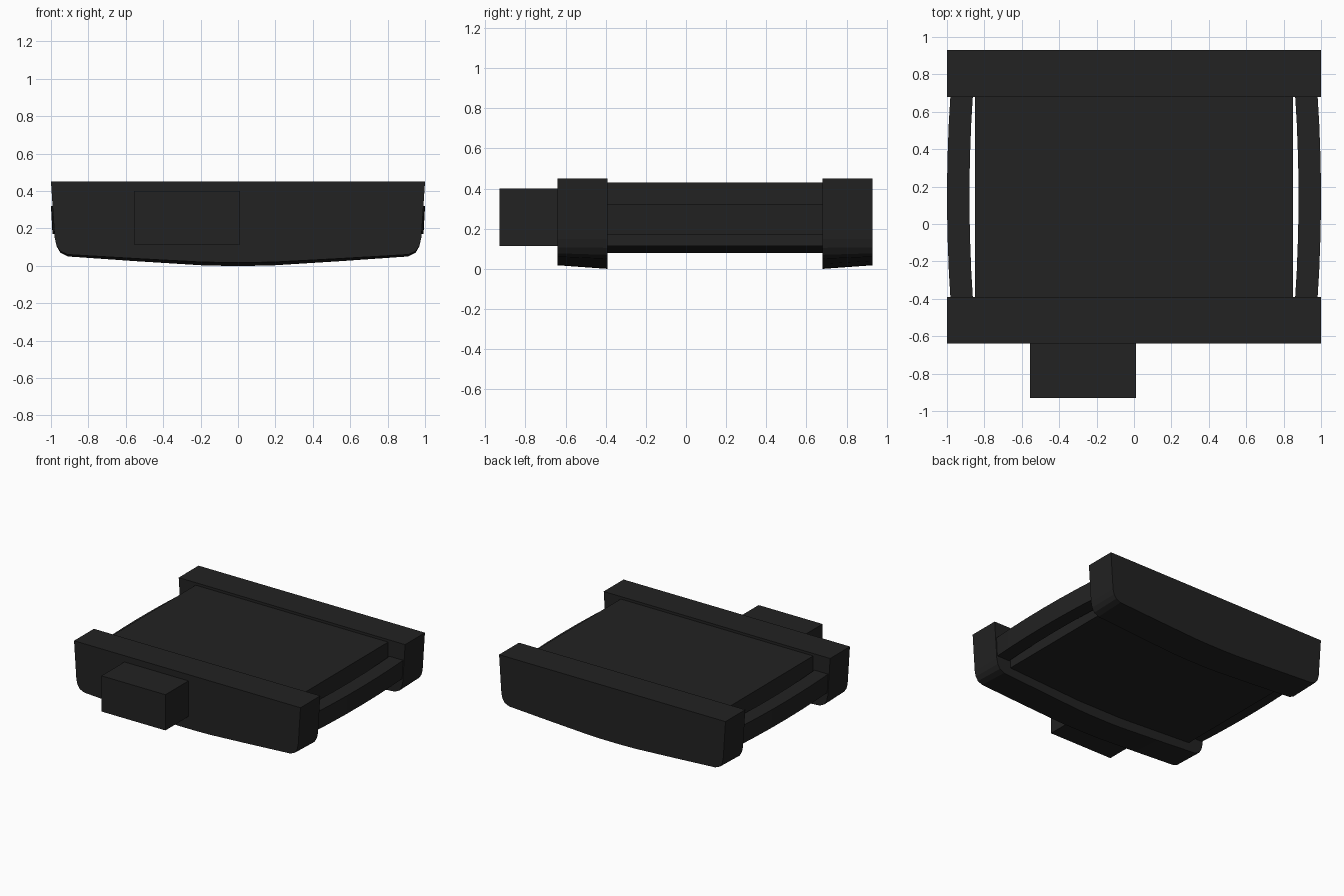
import bpy
import bmesh

cube = bpy.data.objects.get("Cube")
if cube:
    bpy.data.objects.remove(cube, do_unlink=True)

# Single dark colour
dark = bpy.data.materials.new("charcoal")
dark.use_nodes = True
colour = (0.016, 0.016, 0.016, 1)
dark.diffuse_color = colour
shader = dark.node_tree.nodes["Principled BSDF"]
shader.inputs["Base Color"].default_value = colour
shader.inputs["Roughness"].default_value = 0.8


def loft(name, sections):
    """Join matching closed cross-sections and cap both ends."""
    bm = bmesh.new()
    rings = [[bm.verts.new(p) for p in s] for s in sections]
    count = len(rings[0])
    for a, b in zip(rings, rings[1:]):
        for i in range(count):
            j = (i + 1) % count
            bm.faces.new((a[i], a[j], b[j], b[i]))
    bm.faces.new(rings[0])
    bm.faces.new(rings[-1])
    bmesh.ops.recalc_face_normals(bm, faces=bm.faces)
    mesh = bpy.data.meshes.new(name)
    bm.to_mesh(mesh)
    bm.free()
    mesh.materials.append(dark)
    obj = bpy.data.objects.new(name, mesh)
    bpy.context.collection.objects.link(obj)
    return obj


def mirrored(half):
    """Complete a right-to-left outline from its +x half."""
    return half + [(-x, z) for x, z in reversed(half)]


def section(outline, y, lift=0.0):
    """Place an outline at y, raising its lower edge by lift."""
    return [(x, y, z + lift * max(0, 1 - z / 0.12)) for x, z in outline]


# Front and rear bars with a shallow keel and rounded lower corners
bar = mirrored([(1.0, 0.45), (0.98, 0.15), (0.97, 0.105), (0.95, 0.07),
                (0.91, 0.05), (0.55, 0.025), (0.2, 0.003), (0.08, 0.0)])
loft("front_bar", [section(bar, -0.64, 0.018), section(bar, -0.39)])
loft("rear_bar", [section(bar, 0.68), section(bar, 0.93, 0.018)])

# Central slab with a gently bowed underside
slab = mirrored([(0.85, 0.43), (0.85, 0.115), (0.2, 0.08)])
loft("centre_slab", [section(slab, -0.42), section(slab, 0.71)])

# Bowed side rails
for side, label in ((1, "left"), (-1, "right")):
    rings = []
    for y in (-0.42, -0.25, -0.05, 0.15, 0.34, 0.54, 0.71):
        bow = 0.02 * (1 - ((y - 0.145) / 0.565) ** 2)
        profile = [(0.86, 0.32), (0.98, 0.32), (0.972, 0.17), (0.86, 0.17)]
        rings.append([(side * (x + bow), y, z) for x, z in profile])
    loft(label + "_side_rail", rings)

# Offset block on the front
block = [(-0.555, 0.4), (0.01, 0.4), (0.01, 0.115), (-0.555, 0.115)]
loft("front_block", [section(block, -0.93), section(block, -0.62)])
